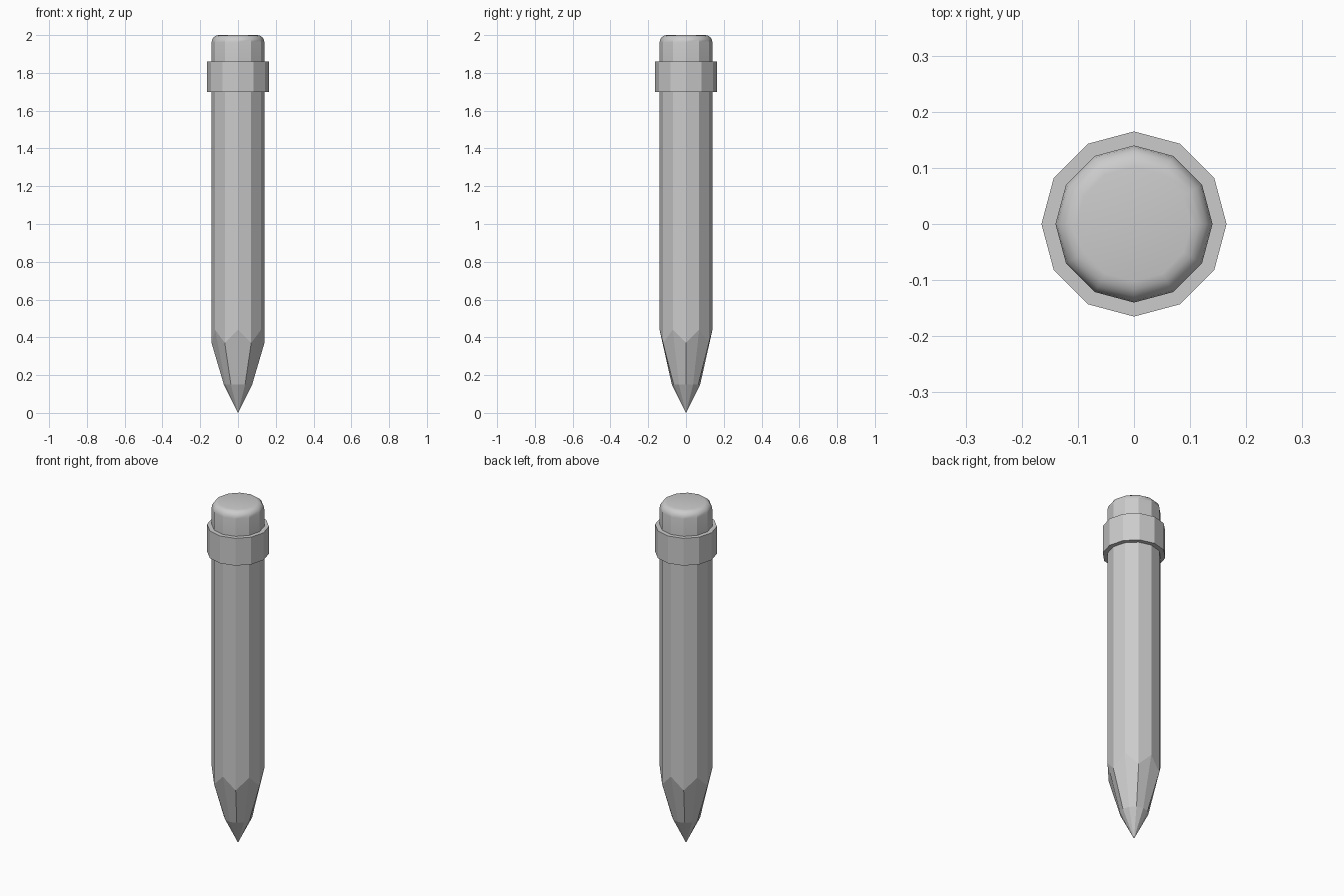
import bpy, bmesh, math

if "Cube" in bpy.data.objects:
    bpy.data.objects.remove(bpy.data.objects["Cube"])

SIDES = 12


def ring(bm, radius, z):
    # z is a pair: heights for even and odd corners
    pts = []
    for i in range(SIDES):
        a = 2 * math.pi * i / SIDES
        pts.append(bm.verts.new((radius * math.cos(a), radius * math.sin(a), z[i % 2])))
    return pts


def loft(name, profile, tip=None, smooth=False):
    bm = bmesh.new()
    rings = [ring(bm, r, z if isinstance(z, tuple) else (z, z)) for r, z in profile]
    for a, b in zip(rings, rings[1:]):
        for i in range(SIDES):
            j = (i + 1) % SIDES
            bm.faces.new((a[i], a[j], b[j], b[i]))
    if tip is None:
        bm.faces.new(rings[0][::-1])
    else:
        point = bm.verts.new((0, 0, tip))
        for i in range(SIDES):
            bm.faces.new((point, rings[0][(i + 1) % SIDES], rings[0][i]))
    bm.faces.new(rings[-1])
    bmesh.ops.recalc_face_normals(bm, faces=bm.faces)
    mesh = bpy.data.meshes.new(name)
    bm.to_mesh(mesh)
    bm.free()
    obj = bpy.data.objects.new(name, mesh)
    bpy.context.collection.objects.link(obj)
    if smooth:
        bpy.ops.object.select_all(action='DESELECT')
        bpy.context.view_layer.objects.active = obj
        obj.select_set(True)
        bpy.ops.object.shade_smooth_by_angle(angle=math.radians(28))
    return obj


# Sharpened lead tip
loft("lead_tip", [(0.075, 0.15)], tip=0.0)

# Carved wood with a zigzag upper border
loft("sharpened_wood", [(0.075, 0.15), (0.14, (0.37, 0.44))])

# Twelve-sided shaft
loft("shaft", [(0.14, (0.37, 0.44)), (0.14, 1.72)])

# Metal collar
loft("collar", [(0.165, 1.70), (0.165, 1.86)])

# Eraser with a rounded top edge
bevel = 0.038
steps = 4
profile = [(0.14, 1.84)]
for k in range(steps + 1):
    t = math.pi / 2 * k / steps
    profile.append((0.14 - bevel + bevel * math.cos(t), 2.0 - bevel + bevel * math.sin(t)))
loft("eraser", profile, smooth=True)
